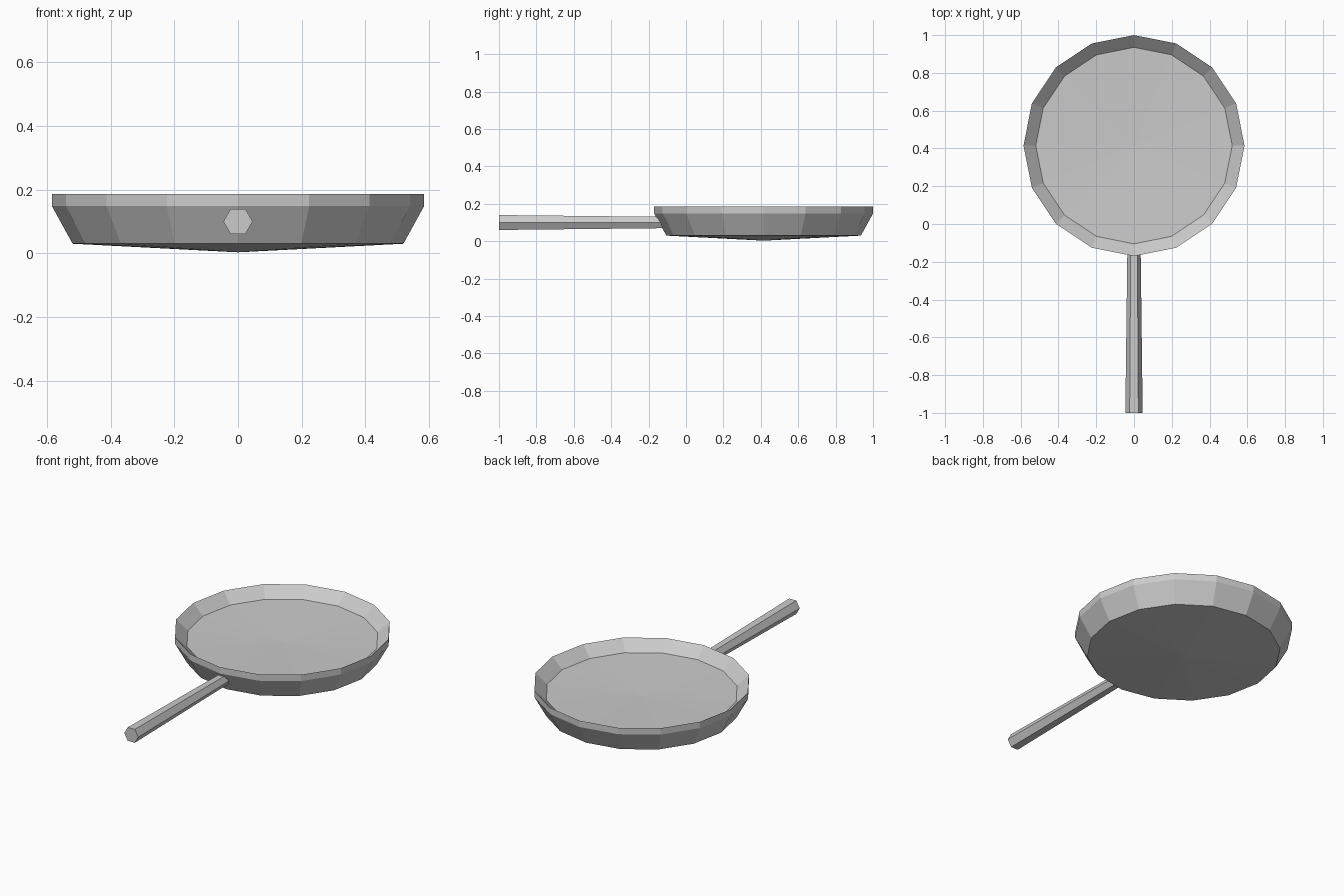
import bpy, bmesh, math

if "Cube" in bpy.data.objects:
    bpy.data.objects.remove(bpy.data.objects["Cube"])


def lathe(name, profile, sides, place, caps):
    """Join rings of (radius, height); radius 0 becomes a single point."""
    bm = bmesh.new()
    rings = []
    for r, h in profile:
        if r == 0:
            rings.append([bm.verts.new(place(0, 0, h))])
        else:
            rings.append([bm.verts.new(place(r * math.cos(2 * math.pi * i / sides),
                                             r * math.sin(2 * math.pi * i / sides), h))
                          for i in range(sides)])
    for a, b in zip(rings, rings[1:]):
        for i in range(sides):
            j = (i + 1) % sides
            if len(a) == 1:
                bm.faces.new((a[0], b[i], b[j]))
            elif len(b) == 1:
                bm.faces.new((a[i], b[0], a[j]))
            else:
                bm.faces.new((a[i], b[i], b[j], a[j]))
    if caps:
        bm.faces.new(rings[0])
        bm.faces.new(rings[-1])
    bmesh.ops.recalc_face_normals(bm, faces=bm.faces)
    mesh = bpy.data.meshes.new(name)
    bm.to_mesh(mesh)
    bm.free()
    obj = bpy.data.objects.new(name, mesh)
    bpy.context.collection.objects.link(obj)
    return obj


# Pan bowl: domed underside, flared wall, sharp rim, shallow inner floor
lathe("pan_bowl",
      [(0, 0.003), (0.52, 0.03), (0.585, 0.148), (0.585, 0.186), (0.52, 0.126), (0, 0.11)],
      16, lambda x, y, h: (x, y + 0.415, h), False)

# Six-sided handle, slightly thicker at the free end
lathe("handle", [(0.046, -1.0), (0.035, -0.12)],
      6, lambda x, y, h: (x, h, y + 0.1), True)
